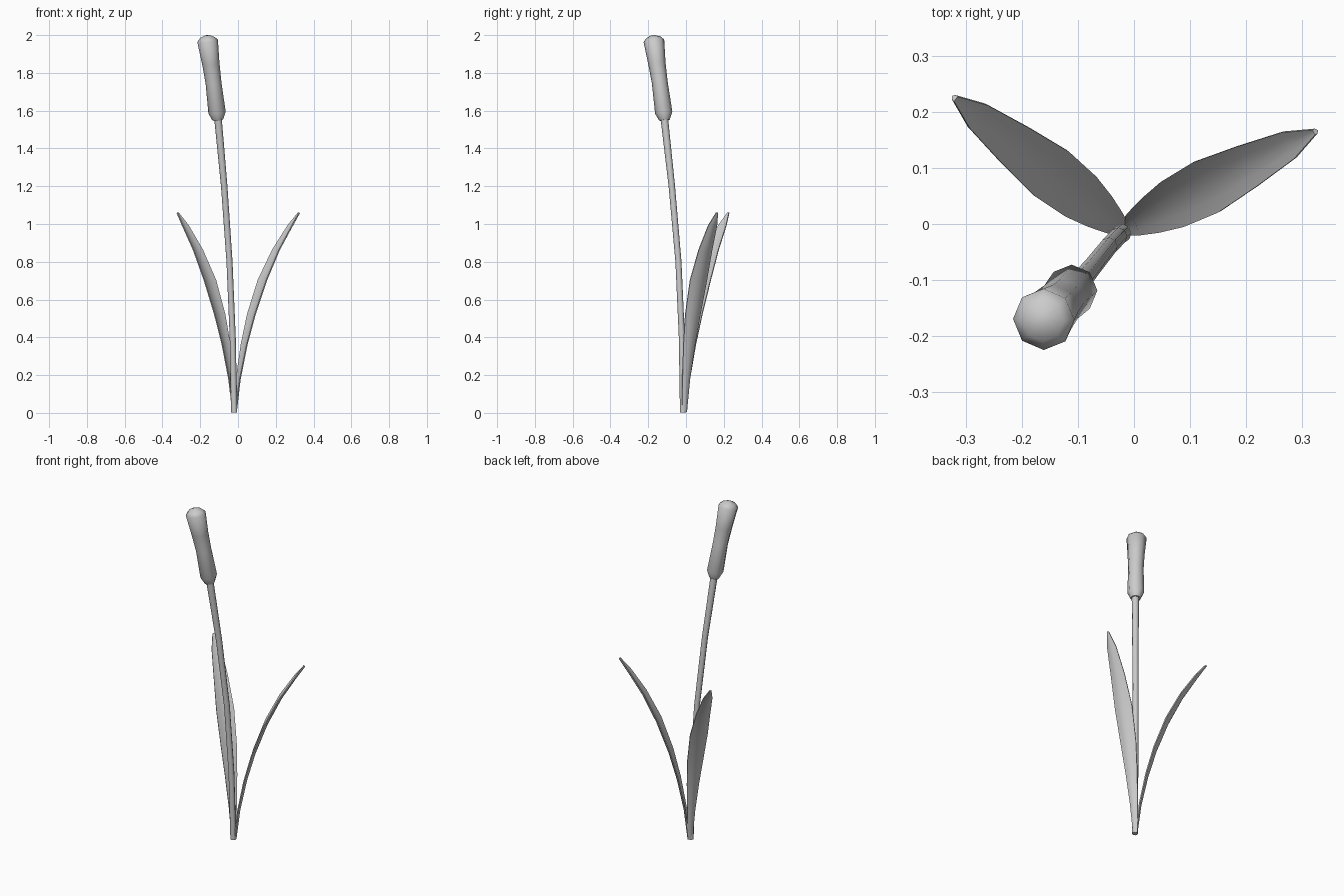
import bpy, bmesh, math
from mathutils import Vector

if "Cube" in bpy.data.objects:
    bpy.data.objects.remove(bpy.data.objects["Cube"])


def loft(name, rings):
    """Skin a list of closed rings and cap both ends."""
    bm = bmesh.new()
    rows = [[bm.verts.new(p) for p in ring] for ring in rings]
    n = len(rows[0])
    for a, b in zip(rows, rows[1:]):
        for i in range(n):
            j = (i + 1) % n
            bm.faces.new((a[i], a[j], b[j], b[i]))
    bm.faces.new(rows[0])
    bm.faces.new(rows[-1])
    bmesh.ops.recalc_face_normals(bm, faces=bm.faces)
    mesh = bpy.data.meshes.new(name)
    bm.to_mesh(mesh)
    bm.free()
    obj = bpy.data.objects.new(name, mesh)
    bpy.context.collection.objects.link(obj)
    bpy.ops.object.select_all(action='DESELECT')
    obj.select_set(True)
    bpy.context.view_layer.objects.active = obj
    bpy.ops.object.shade_smooth_by_angle(angle=math.radians(50))
    return obj


def tube(name, path, sides):
    """Round rings (x, y, z, radius) set square to the path."""
    pts = [Vector(p[:3]) for p in path]
    rings = []
    for k, p in enumerate(path):
        t = (pts[min(k + 1, len(pts) - 1)] - pts[max(k - 1, 0)]).normalized()
        u = (Vector((1, 0, 0)) - t * t.x).normalized()
        v = t.cross(u)
        rings.append([pts[k] + p[3] * (math.cos(a) * u + math.sin(a) * v)
                      for a in (2 * math.pi * i / sides for i in range(sides))])
    return loft(name, rings)


def leaf(name, base, angle):
    """Arching cupped blade: (outward distance, height, width)."""
    profile = [(0, 0.005, 0.026), (0.02, 0.18, 0.045), (0.056, 0.36, 0.069),
               (0.10, 0.52, 0.09), (0.166, 0.70, 0.10), (0.245, 0.86, 0.080),
               (0.328, 0.99, 0.052), (0.378, 1.06, 0.010)]
    out = Vector((math.cos(angle), math.sin(angle), 0))
    side = Vector((-out.y, out.x, 0))
    up = Vector((0, 0, 1))
    rings = []
    for k, (d, z, w) in enumerate(profile):
        a, b = profile[max(k - 1, 0)], profile[min(k + 1, len(profile) - 1)]
        inner = (up * (b[0] - a[0]) - out * (b[1] - a[1])).normalized()
        c = Vector(base) + out * d + up * z
        cup = 0.12 * w
        section = [(-0.5, 0.003), (-0.25, 0.004 - cup * 0.7), (0, 0.004 - cup),
                   (0.25, 0.004 - cup * 0.7), (0.5, 0.003), (0.5, -0.003),
                   (0.25, -0.005 - cup * 0.7), (0, -0.006 - cup),
                   (-0.25, -0.005 - cup * 0.7), (-0.5, -0.003)]
        rings.append([c + side * (s * w) + inner * (h + cup * 0.5)
                      for s, h in section])
    return loft(name, rings)


# Bent stem
tube("stem", [(-0.020, -0.016, 0.003, 0.016), (-0.028, -0.022, 0.4, 0.016),
              (-0.045, -0.040, 0.8, 0.016), (-0.073, -0.075, 1.2, 0.017),
              (-0.107, -0.116, 1.57, 0.020)], 8)

# Seed head with domed top
tube("seed_head", [(-0.107, -0.114, 1.55, 0.028), (-0.111, -0.118, 1.59, 0.046),
                   (-0.130, -0.139, 1.75, 0.042), (-0.144, -0.154, 1.85, 0.046),
                   (-0.161, -0.170, 1.97, 0.055), (-0.162, -0.172, 1.988, 0.038),
                   (-0.163, -0.173, 1.999, 0.012)], 8)

# Two leaves
leaf("leaf_right", (-0.014, -0.007, 0), math.radians(27))
leaf("leaf_left", (-0.022, -0.008, 0), math.radians(142))
